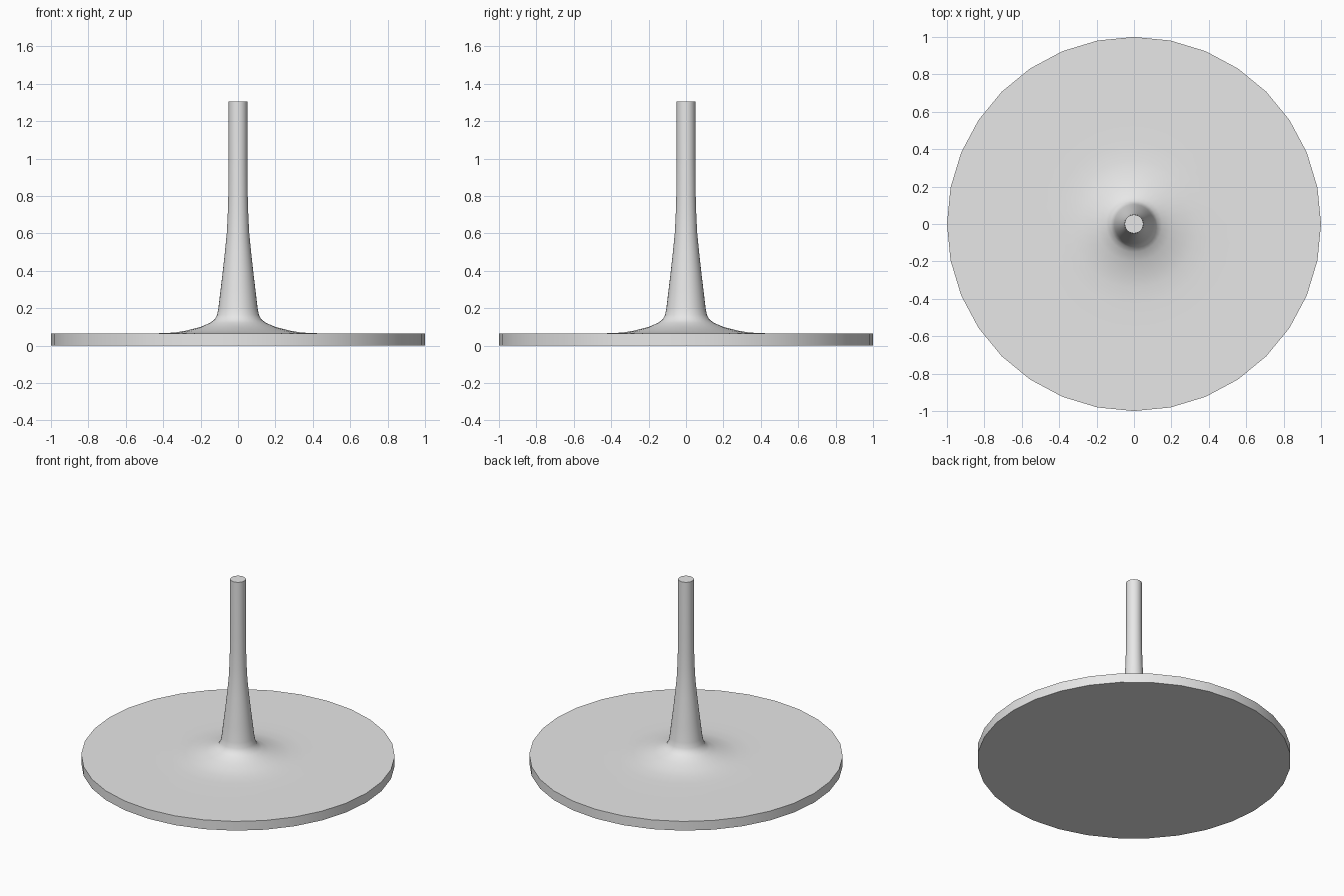
import bpy, bmesh, math

SIDES = 32

old = bpy.data.objects.get("Cube")
if old:
    bpy.data.objects.remove(old, do_unlink=True)

grey = bpy.data.materials.new("light_grey")
grey.use_nodes = True
grey.diffuse_color = (0.8, 0.8, 0.8, 1)
grey.node_tree.nodes["Principled BSDF"].inputs["Base Color"].default_value = (0.8, 0.8, 0.8, 1)


def lathe(name, profile):
    """Revolve (radius, height) points around z, closing both ends."""
    bm = bmesh.new()
    rings = []
    for r, z in profile:
        rings.append([bm.verts.new((r * math.cos(a), r * math.sin(a), z))
                      for a in (math.tau * i / SIDES for i in range(SIDES))])
    for low, high in zip(rings, rings[1:]):
        for i in range(SIDES):
            j = (i + 1) % SIDES
            bm.faces.new((low[i], low[j], high[j], high[i]))
    bm.faces.new(rings[0][::-1])
    bm.faces.new(rings[-1])
    mesh = bpy.data.meshes.new(name)
    bm.to_mesh(mesh)
    bm.free()
    mesh.materials.append(grey)
    obj = bpy.data.objects.new(name, mesh)
    bpy.context.collection.objects.link(obj)
    bpy.ops.object.select_all(action="DESELECT")
    obj.select_set(True)
    bpy.context.view_layer.objects.active = obj
    bpy.ops.object.shade_smooth_by_angle(angle=math.radians(40))
    return obj


# Round base, flared foot and tapering post in one continuous surface
lathe("base_and_post", [
    (1, 0), (1, 0.065),                                   # disc rim
    (0.55, 0.065), (0.43, 0.066), (0.34, 0.07),           # disc top
    (0.28, 0.08), (0.2, 0.1), (0.15, 0.122), (0.125, 0.14),  # flared foot
    (0.112, 0.165), (0.105, 0.2), (0.093, 0.3),           # lower post
    (0.081, 0.4), (0.07, 0.5), (0.06, 0.6), (0.055, 0.7),
    (0.052, 0.8), (0.051, 0.9), (0.05, 1), (0.05, 1.305),  # upper post
])
